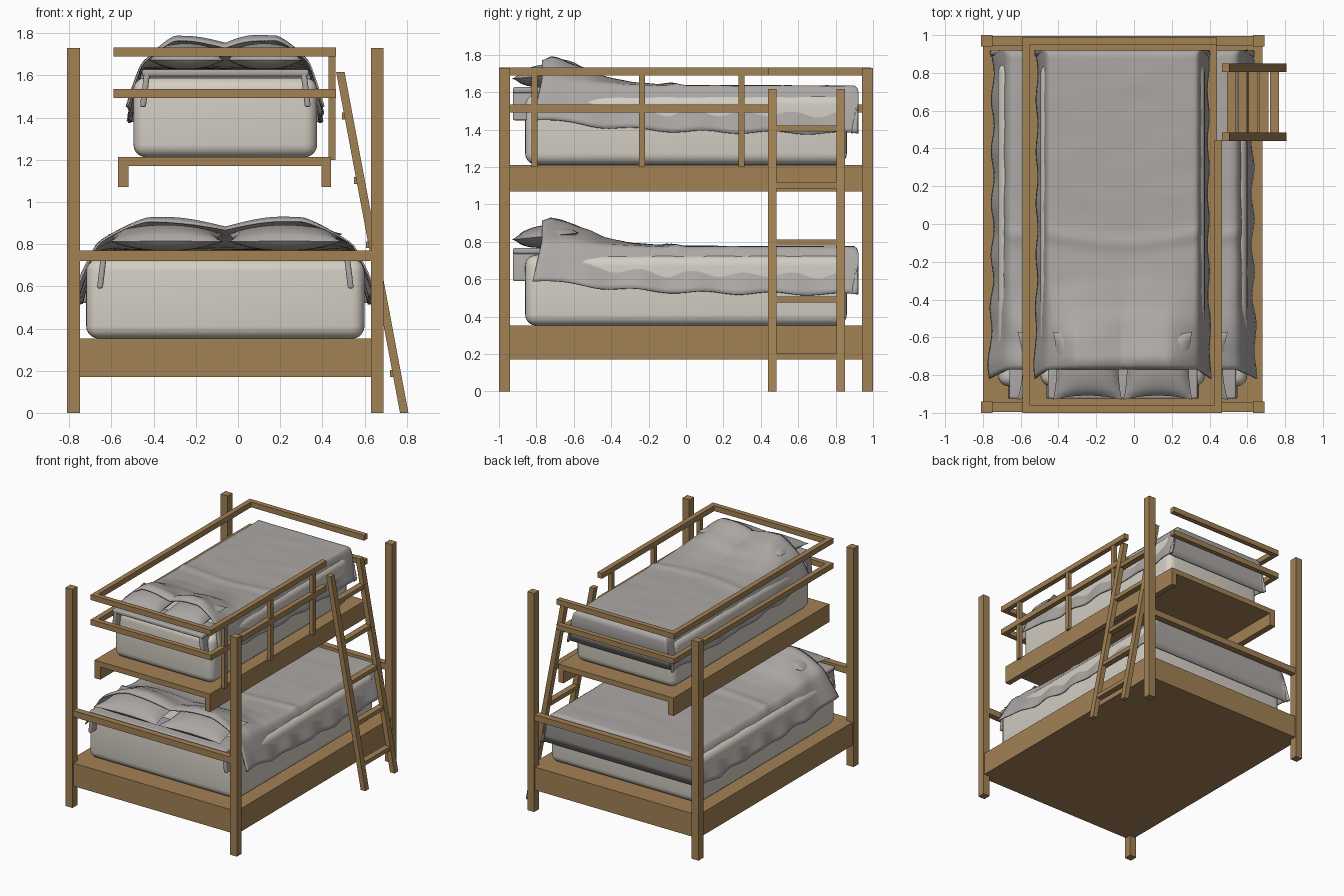
import bpy
import math
from mathutils import Vector, noise

default = bpy.data.objects.get("Cube")
if default:
    bpy.data.objects.remove(default, do_unlink=True)


def material(name, rgb):
    m = bpy.data.materials.new(name)
    m.use_nodes = True
    m.diffuse_color = (*rgb, 1)
    bsdf = m.node_tree.nodes["Principled BSDF"]
    bsdf.inputs["Base Color"].default_value = (*rgb, 1)
    bsdf.inputs["Roughness"].default_value = 0.8
    return m


WOOD = material("oak wood", (0.36, 0.22, 0.09))
CREAM = material("cream mattress", (0.66, 0.62, 0.55))
GREY = material("grey linen", (0.41, 0.39, 0.375))
MID = -0.06          # centre line of both bunks


def add_mesh(name, verts, faces, mat, smooth=False):
    me = bpy.data.meshes.new(name)
    me.from_pydata(verts, [], faces)
    me.materials.append(mat)
    if smooth:
        me.shade_smooth()
    ob = bpy.data.objects.new(name, me)
    bpy.context.collection.objects.link(ob)
    return ob


def box(name, xs, ys, zs, mat=WOOD, bevel=0.0, lean=0.0):
    """Box between limits; lean shifts the top sideways in x."""
    verts = [(x + lean * k, y, z) for k, z in enumerate(zs) for y in ys for x in xs]
    faces = [(0, 2, 3, 1), (4, 5, 7, 6), (0, 1, 5, 4),
             (2, 6, 7, 3), (0, 4, 6, 2), (1, 3, 7, 5)]
    ob = add_mesh(name, verts, faces, mat, bevel > 0)
    if bevel:
        mod = ob.modifiers.new("rounding", "BEVEL")
        mod.width, mod.segments = bevel, 5
    return ob


def grid_faces(rows, cols, start=0, flip=False):
    out = []
    for i in range(rows - 1):
        for j in range(cols - 1):
            a = start + i * cols + j
            f = (a, a + 1, a + cols + 1, a + cols)
            out.append(f[::-1] if flip else f)
    return out


def lerp_table(table, y):
    """Smoothly interpolate a short list of (y, value) pairs."""
    for (y0, v0), (y1, v1) in zip(table, table[1:]):
        if y <= y1:
            t = max(0, (y - y0) / (y1 - y0))
            return v0 + (v1 - v0) * t
    return table[-1][1]


HUMP = [(-0.80, 0.125), (-0.72, 0.155), (-0.6, 0.12), (-0.45, 0.055),
        (-0.3, 0.02), (-0.1, 0.004), (0.9, 0)]
HEM = [(-0.8, 0.60), (-0.4, 0.55), (0, 0.53), (0.9, 0.52)]
FOOT = [(0.915, 0.765), (0.922, 0.74), (0.915, 0.66), (0.9, 0.58), (0.89, 0.52)]


def blanket(name, sx, dz):
    cols, n = 65, 70
    rows = [(-0.77 + 1.67 * i / n, 9) for i in range(n + 1)] + FOOT
    verts = []
    for y, cap in rows:
        hump = lerp_table(HUMP, y)
        hem = lerp_table(HEM, y) + 0.008 * math.sin(y * 17)
        head = max(0, (-0.55 - y) / 0.22)
        for j in range(cols):
            s = 2 * j / (cols - 1) - 1
            a = abs(s)
            x = 0.60 * min(a / 0.7, 1)
            # two bulges over the pillows, dipping at the centre and the edges
            bulge = 0.72 + 0.28 * math.sin(min(x / 0.28, 1) * math.pi / 2)
            if x > 0.36:
                bulge -= 0.8 * ((x - 0.36) / 0.24) ** 1.3
            crease = noise.noise(Vector((s * 2.5, y * 9, dz)))
            z = 0.775 + hump * bulge + crease * (0.003 + 0.09 * hump * (a < 0.95))
            z += 0.012 * math.exp(-((y + 0.1 - 0.1 * s * s) / 0.035) ** 2)
            t = max(0, (a - 0.7) / 0.3)
            z += (hem - z) * t
            x += 0.09 * t ** 0.8 + t * (0.008 * math.sin(y * 23 + s) + 0.12 * hump)
            verts.append((MID + math.copysign(x * sx, s), y - 0.05 * head * t,
                          min(z, cap) + dz))
    ob = add_mesh(name, verts, grid_faces(len(rows), cols), GREY, True)
    mod = ob.modifiers.new("cloth", "SOLIDIFY")
    mod.thickness = 0.008


def pillow(name, cx, cz, sx):
    n = 17
    verts, faces = [], []
    for side in (1, -1):
        faces += grid_faces(n, n, len(verts), side < 0)
        for i in range(n):
            for j in range(n):
                u, v = 2 * j / (n - 1) - 1, 2 * i / (n - 1) - 1
                puff = max(0, (1 - u * u) * (1 - v * v)) ** 0.55
                x = 0.275 * sx * u * (1 - 0.10 * (1 - v * v))
                y = 0.18 * v * (1 - 0.12 * (1 - u * u))
                verts.append((cx + x, -0.75 + y, cz + 0.1 * y + side * 0.06 * puff))
    add_mesh(name, verts, faces, GREY, True)


def bedding(level, sx, dz):
    w = 0.66 * sx
    box(level + "_mattress", (MID - w, MID + w), (-0.86, 0.86),
        (0.352 + dz, 0.73 + dz), CREAM, 0.06)
    # under-sheet hanging over the head end
    w = 0.60 * sx
    box(level + "_sheet_top", (MID - w, MID + w), (-0.925, -0.70),
        (0.735 + dz, 0.768 + dz), GREY, 0.012)
    for side, label in ((-1, "right"), (1, "left")):
        x = MID + side * (w - 0.005)
        box(f"{level}_sheet_{label}_drop", (x - 0.014, x + 0.014), (-0.925, -0.78),
            (0.59 + dz, 0.755 + dz), GREY, 0.01, -side * 0.02)
        pillow(f"{level}_{label}_pillow", MID + side * 0.282 * sx, 0.83 + dz, sx)
    blanket(level + "_blanket", sx, dz)


# Corner posts and end rails
XP = {"right": (-0.81, -0.75), "left": (0.63, 0.69)}
YP = {"front": (-1, -0.94), "back": (0.94, 1)}
for end, ys in YP.items():
    for side, xs in XP.items():
        box(f"{end}_{side}_post", xs, ys, (0, 1.73))
    box(end + "_end_rail", (-0.76, 0.64), (ys[0] + 0.005, ys[1] - 0.005), (0.72, 0.77))

# Lower base and upper platform with its side beams
box("lower_base", (-0.80, 0.68), (-0.99, 0.99), (0.17, 0.352))
box("upper_platform", (-0.57, 0.44), (-0.98, 0.97), (1.17, 1.212))
box("upper_right_beam", (-0.57, -0.52), (-0.98, 0.97), (1.07, 1.175))
box("upper_left_beam", (0.395, 0.44), (-0.98, 0.97), (1.07, 1.175))

# Guard rails around the upper bunk, open beside the ladder
for level, zs in (("low", (1.492, 1.535)), ("top", (1.69, 1.732))):
    box(level + "_guard_front", (-0.59, 0.465), (-1, -0.96), zs)
    box(level + "_guard_back", (-0.59, 0.44), (0.95, 0.99), zs)
    box(level + "_guard_right", (-0.59, -0.55), (-0.96, 0.95), zs)
    box(level + "_guard_left", (0.425, 0.465), (-0.96, 0.445), zs)
for i, y in enumerate((-0.81, -0.235, 0.297)):
    box(f"guard_upright_{i + 1}", (0.43, 0.462), (y - 0.017, y + 0.017), (1.2, 1.70))

# Leaning ladder
for label, y in (("front", 0.462), ("back", 0.828)):
    box(f"ladder_{label}_stile", (0.768, 0.808), (y - 0.023, y + 0.023),
        (0, 1.617), lean=-0.303)
for i in range(5):
    z = 0.187 + 0.305 * i
    x = 0.788 - 0.1875 * z - 0.008
    box(f"ladder_rung_{i + 1}", (x - 0.024, x + 0.024), (0.47, 0.82),
        (z - 0.016, z + 0.016))

# Mattress, sheet, pillows and blanket for both bunks
bedding("lower", 1.0, 0.0)
bedding("upper", 0.66, 0.86)
